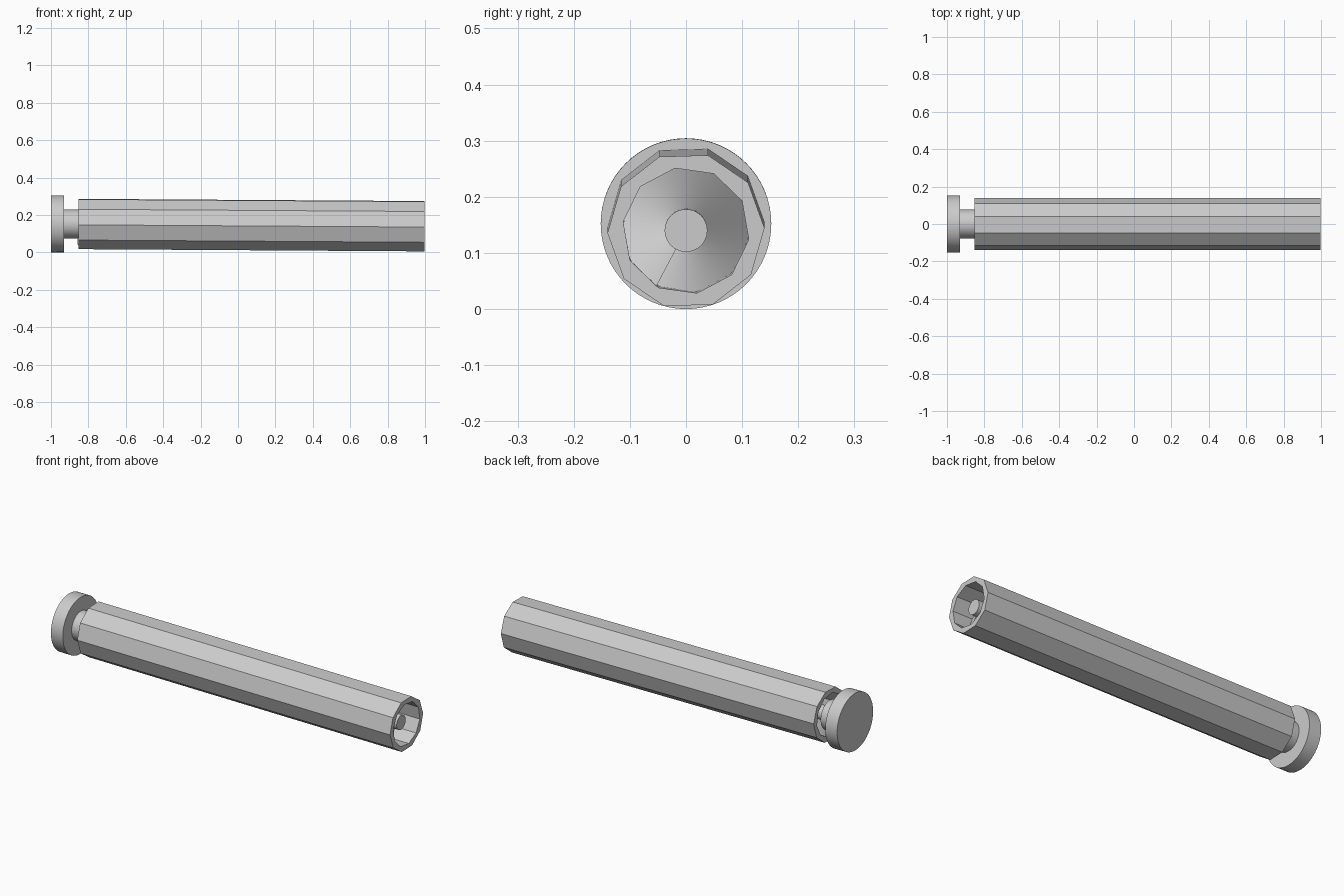
import bpy, bmesh
from math import cos, sin, pi, radians
from mathutils import Matrix

cube = bpy.data.objects.get("Cube")
if cube:
    bpy.data.objects.remove(cube, do_unlink=True)

grey = bpy.data.materials.new("plain_grey")
grey.use_nodes = True
colour = (0.6, 0.6, 0.6, 1)
grey.diffuse_color = colour
grey.node_tree.nodes["Principled BSDF"].inputs["Base Color"].default_value = colour

# The whole assembly leans slightly down toward +x
LEAN = Matrix.Translation((0, 0, 0.146)) @ Matrix.Rotation(0.0064, 4, "Y")


def finish(name, bm, smooth):
    bm.transform(LEAN)
    mesh = bpy.data.meshes.new(name)
    bm.to_mesh(mesh)
    bm.free()
    mesh.materials.append(grey)
    obj = bpy.data.objects.new(name, mesh)
    bpy.context.collection.objects.link(obj)
    if smooth:
        bpy.ops.object.select_all(action="DESELECT")
        obj.select_set(True)
        bpy.context.view_layer.objects.active = obj
        bpy.ops.object.shade_smooth_by_angle(angle=radians(30))
    return obj


def ring(bm, x, radius, sides, turn=0):
    angles = [radians(turn) + 2 * pi * i / sides for i in range(sides)]
    return [bm.verts.new((x, radius * cos(a), radius * sin(a))) for a in angles]


def bridge(bm, a, b):
    n = len(a)
    for i in range(n):
        j = (i + 1) % n
        bm.faces.new((a[i], a[j], b[j], b[i]))


def rod(name, x0, x1, radius):
    bm = bmesh.new()
    a, b = ring(bm, x0, radius, 64), ring(bm, x1, radius, 64)
    bridge(bm, a, b)
    bm.faces.new(a)
    bm.faces.new(b)
    bmesh.ops.recalc_face_normals(bm, faces=bm.faces)
    finish(name, bm, True)


# Ten-sided tube with a turned ten-sided bore
bm = bmesh.new()
loops = [ring(bm, -0.853, 0.14, 10, 1.8), ring(bm, 0.997, 0.14, 10, 1.8),
         ring(bm, 0.997, 0.113, 10, -8), ring(bm, -0.853, 0.113, 10, -8)]
for k in range(4):
    bridge(bm, loops[k], loops[(k + 1) % 4])
bmesh.ops.recalc_face_normals(bm, faces=bm.faces)
finish("tube", bm, False)

# End disc, neck and the core of the screw
rod("end_disc", -1, -0.93, 0.152)
rod("neck", -0.935, -0.85, 0.077)
rod("screw_core", -0.86, 0.965, 0.038)

# Helical flight around the core
START, END, PITCH, STEPS = -0.85, 0.94, 0.3, 64
count = int((END - START) / PITCH * STEPS)
bm = bmesh.new()
previous = None
for i in range(count + 1):
    a = radians(-118) - 2 * pi * i / STEPS
    x = END - PITCH * i / STEPS
    row = [bm.verts.new((x - dx, r * cos(a), r * sin(a)))
           for r, dx in ((0.03, 0), (0.112, 0), (0.112, 0.012), (0.03, 0.012))]
    if previous:
        bridge(bm, previous, row)
    else:
        bm.faces.new(row)
    previous = row
bm.faces.new(previous)
bmesh.ops.recalc_face_normals(bm, faces=bm.faces)
finish("screw_flight", bm, True)
